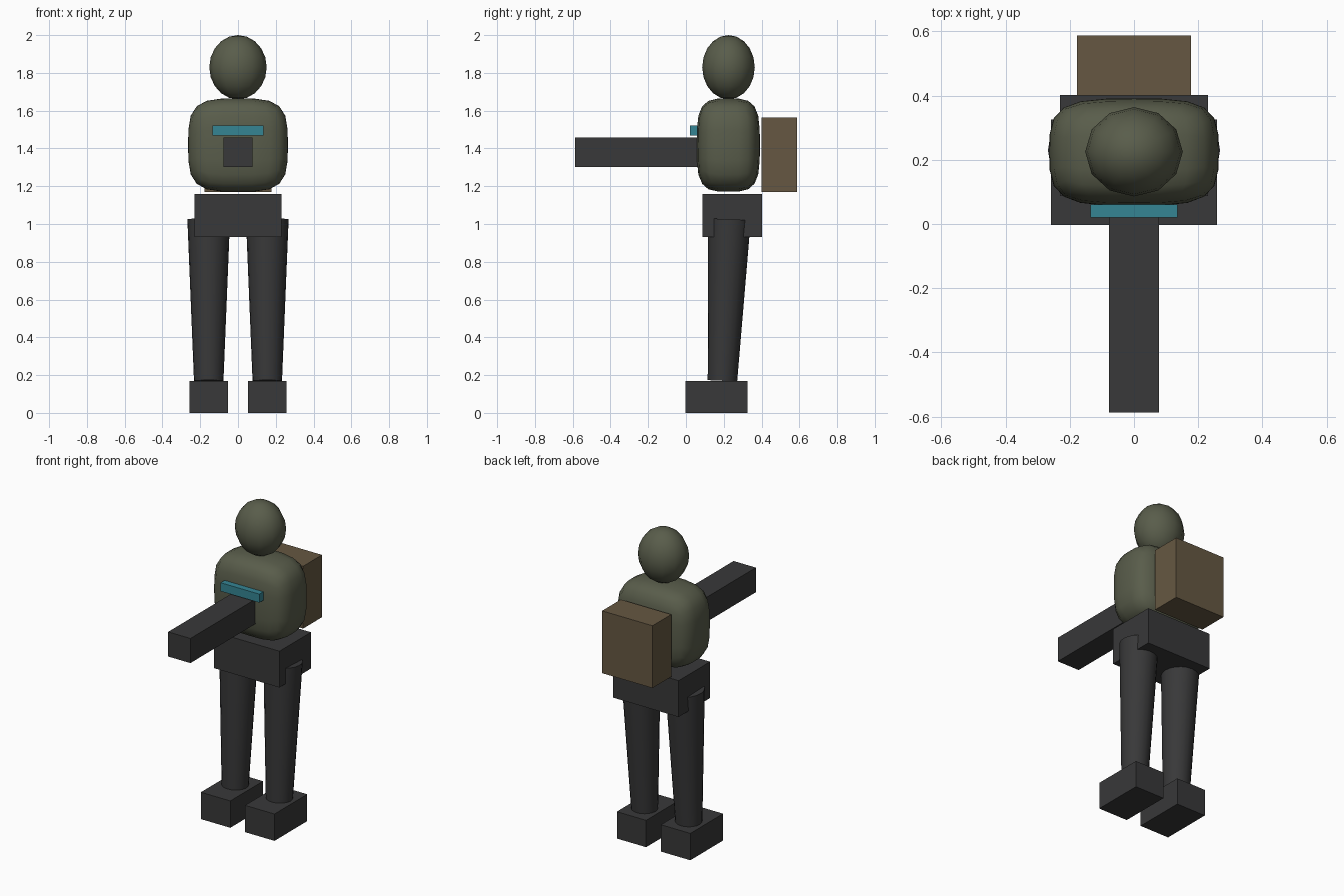
import bpy, bmesh
from mathutils import Vector

if "Cube" in bpy.data.objects:
    bpy.data.objects.remove(bpy.data.objects["Cube"])


def material(name, rgb):
    m = bpy.data.materials.new(name)
    m.diffuse_color = (*rgb, 1)
    m.use_nodes = True
    m.node_tree.nodes["Principled BSDF"].inputs["Base Color"].default_value = m.diffuse_color
    return m


DARK = material("charcoal", (0.040, 0.040, 0.041))
OLIVE = material("olive", (0.100, 0.109, 0.070))
BROWN = material("brown", (0.132, 0.097, 0.054))
TEAL = material("teal", (0.036, 0.235, 0.295))


def finish(bm, name, mat, smooth_angle=None):
    bmesh.ops.recalc_face_normals(bm, faces=bm.faces[:])
    me = bpy.data.meshes.new(name)
    bm.to_mesh(me)
    bm.free()
    me.materials.append(mat)
    ob = bpy.data.objects.new(name, me)
    bpy.context.collection.objects.link(ob)
    if smooth_angle:
        bpy.ops.object.select_all(action='DESELECT')
        bpy.context.view_layer.objects.active = ob
        ob.select_set(True)
        bpy.ops.object.shade_smooth_by_angle(angle=smooth_angle)
    return ob


def box(name, x, y, z, mat):
    lo, hi = Vector((x[0], y[0], z[0])), Vector((x[1], y[1], z[1]))
    bm = bmesh.new()
    bmesh.ops.create_cube(bm, size=1)
    for v in bm.verts:
        v.co = (lo + hi) / 2 + v.co * (hi - lo)
    return finish(bm, name, mat)


def tapered_limb(name, a, b, r1, r2, mat):
    a, b = Vector(a), Vector(b)
    bm = bmesh.new()
    bmesh.ops.create_cone(bm, cap_ends=True, segments=20, radius1=r1,
                          radius2=r2, depth=(b - a).length)
    rot = (b - a).to_track_quat('Z', 'Y')
    for v in bm.verts:
        v.co = rot @ v.co + (a + b) / 2
    return finish(bm, name, mat, 0.9)


# feet and legs
for side, s in (("left", 1), ("right", -1)):
    box(side + "_foot", sorted((0.052 * s, 0.258 * s)), (-0.003, 0.325), (0, 0.17), DARK)
    tapered_limb(side + "_leg", (0.155 * s, 0.193, 0.17), (0.155 * s, 0.23, 1.025),
                 0.078, 0.113, DARK)

# hips
box("hips", (-0.23, 0.23), (0.087, 0.402), (0.93, 1.16), DARK)

# torso: rounded block made from a gridded cube
bm = bmesh.new()
bmesh.ops.create_cube(bm, size=2)
bmesh.ops.subdivide_edges(bm, edges=bm.edges[:], cuts=5, use_grid_fill=True)
for v in bm.verts:
    n = sum(abs(c) ** 3.7 for c in v.co) ** (1 / 3.7)
    p = v.co / n
    v.co = (p.x * 0.264, 0.224 + p.y * 0.167, 1.418 + p.z * 0.247)
finish(bm, "torso", OLIVE, 1.4)

# head
bm = bmesh.new()
bmesh.ops.create_uvsphere(bm, u_segments=12, v_segments=10, radius=1)
for v in bm.verts:
    v.co = (v.co.x * 0.152, 0.225 + v.co.y * 0.139, 1.83 + v.co.z * 0.17)
finish(bm, "head", OLIVE, 1.4)

# held beam, backpack and chest bar
box("front_beam", (-0.078, 0.078), (-0.588, 0.10), (1.302, 1.458), DARK)
box("backpack", (-0.177, 0.177), (0.40, 0.588), (1.17, 1.565), BROWN)
box("chest_bar", (-0.136, 0.136), (0.02, 0.06), (1.468, 1.522), TEAL)
